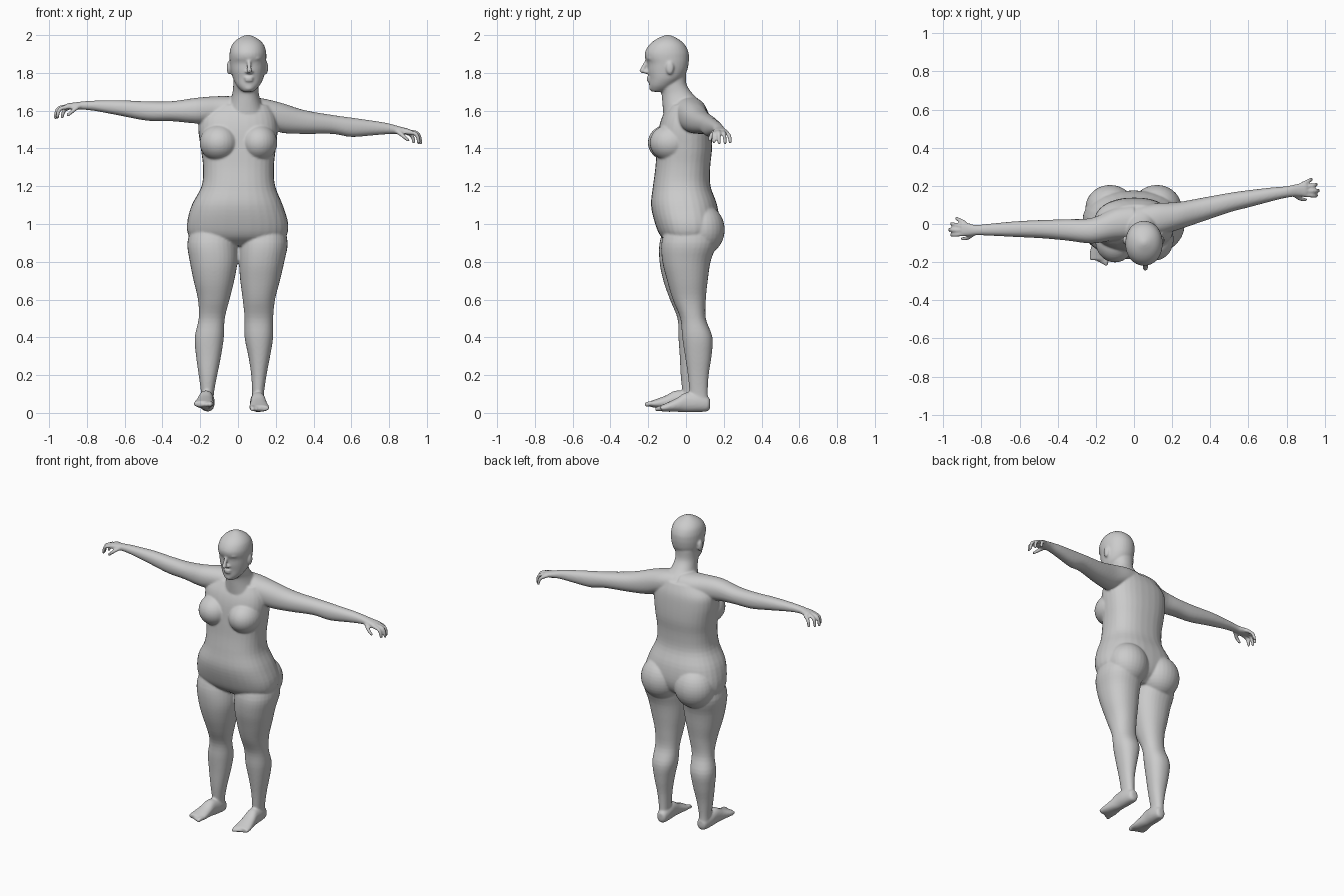
import bpy, bmesh
from math import cos, sin, pi
from mathutils import Vector, Matrix

bm = bmesh.new()


def spline(rows, k=4):
    """Catmull-Rom resampling of tuples of any width."""
    out = []
    for i in range(len(rows) - 1):
        p = [rows[max(i - 1, 0)], rows[i], rows[i + 1], rows[min(i + 2, len(rows) - 1)]]
        for s in range(k):
            t = s / k
            out.append([0.5 * (2 * b + (c - a) * t + (2 * a - 5 * b + 4 * c - d) * t * t
                               + (3 * b - a - 3 * c + d) * t ** 3) for a, b, c, d in zip(*p)])
    return out + [list(rows[-1])]


def oval(c, u, v, n=32, e=2.2):
    """Superellipse ring round c with half-axes u and v."""
    ring = []
    for i in range(n):
        a, b = cos(2 * pi * i / n), sin(2 * pi * i / n)
        a = abs(a) ** (2 / e) * (1 if a > 0 else -1)
        b = abs(b) ** (2 / e) * (1 if b > 0 else -1)
        ring.append(bm.verts.new(Vector(c) + Vector(u) * a + Vector(v) * b))
    return ring


def skin(rings):
    n = len(rings[0])
    for r, s in zip(rings, rings[1:]):
        for i in range(n):
            bm.faces.new((r[i], r[(i + 1) % n], s[(i + 1) % n], s[i]))
    bm.faces.new(rings[0][::-1])
    bm.faces.new(rings[-1])


def upright(rows, e=2.2):
    """Loft of level sections (z, x0, x1, y0, y1)."""
    skin([oval(((a + b) / 2, (c + d) / 2, z), ((b - a) / 2, 0, 0), (0, (d - c) / 2, 0), e=e)
          for z, a, b, c, d in spline(rows)])


def limb(rows, axis):
    """Loft of sections (x, y, z, r1, r2) square to the x or y axis."""
    skin([oval((x, y, z), (0, p, 0) if axis == 'x' else (p, 0, 0), (0, 0, q))
          for x, y, z, p, q in spline(rows)])


def ball(c, r):
    bmesh.ops.create_uvsphere(bm, u_segments=28, v_segments=18, radius=1,
                              matrix=Matrix.Translation(c) @ Matrix.Diagonal((*r, 1)))


def digit(pts, r0, r1):
    """Round finger or toe through a few points."""
    path = [Vector(p) for p in spline(pts)]
    rings = []
    for i, p in enumerate(path):
        t = (path[min(i + 1, len(path) - 1)] - path[max(i - 1, 0)]).normalized()
        u = t.cross(Vector((0.3, 1, 0.2))).normalized()
        r = r0 + (r1 - r0) * i / (len(path) - 1)
        rings.append(oval(p, u * r, t.cross(u) * r, 12, 2))
    skin(rings)
    ball(path[-1], (r1, r1, r1))


# torso
upright([(0.885, -.17, .165, -.07, .09), (0.93, -.255, .25, -.13, .15), (1.0, -.27, .266, -.163, .175),
         (1.1, -.245, .237, -.185, .165), (1.2, -.193, .197, -.175, .13), (1.3, -.185, .19, -.162, .128),
         (1.4, -.197, .2, -.155, .138), (1.5, -.21, .21, -.145, .135), (1.57, -.2, .2, -.125, .125),
         (1.63, -.14, .17, -.09, .1)], 2.4)
# buttocks and breasts
for x in (-.125, .12):
    ball((x, .085, .97), (.13, .12, .135))
ball((-.1, -.09, 1.43), (.103, .112, .098))
ball((.11, -.08, 1.43), (.098, .112, .098))
# neck
upright([(1.58, -.07, .15, -.12, .115), (1.64, -.045, .125, -.125, .085), (1.69, -.03, .11, -.13, .035),
         (1.74, -.025, .108, -.145, .003), (1.8, -.025, .11, -.14, .0)])
# head
upright([(1.70, .03, .08, -.18, -.13), (1.712, .012, .096, -.19, -.09), (1.735, -.008, .116, -.195, -.06),
         (1.77, -.026, .134, -.196, -.02), (1.81, -.038, .143, -.203, .005), (1.85, -.043, .148, -.205, .014),
         (1.88, -.045, .15, -.217, .016), (1.91, -.044, .149, -.217, .013), (1.945, -.034, .139, -.198, -.003),
         (1.972, -.012, .117, -.168, -.03), (1.992, .02, .085, -.13, -.065), (2.001, .045, .06, -.105, -.09)], 2.1)
# nose, lips, chin, eyes, brows and ears
digit([(.057, -.205, 1.868), (.059, -.222, 1.835), (.06, -.232, 1.812)], .009, .014)
ball((.06, -.208, 1.805), (.021, .016, .011))
ball((.057, -.197, 1.774), (.026, .013, .007))
ball((.057, -.196, 1.760), (.023, .013, .007))
ball((.056, -.178, 1.722), (.026, .018, .018))
for s in (-1, 1):
    ball((.055 + s * .036, -.178, 1.85), (.018, .018, .011))
    ball((.055 + s * .036, -.187, 1.876), (.028, .02, .008))
    ball((.05 + s * .098, -.085, 1.827), (.012, .021, .036))

# arms
limb([(.0, .01, 1.6, .09, .075), (-.1, .0, 1.602, .085, .075), (-.22, -.035, 1.6, .067, .068),
      (-.35, -.031, 1.597, .056, .053), (-.48, -.027, 1.598, .048, .051), (-.62, -.027, 1.614, .041, .041),
      (-.76, -.03, 1.626, .031, .027), (-.83, -.032, 1.627, .027, .021), (-.86, -.03, 1.625, .032, .019),
      (-.905, -.025, 1.623, .041, .016)], 'x')
limb([(.05, .01, 1.6, .09, .075), (.13, .025, 1.59, .085, .075), (.23, .042, 1.562, .073, .079),
      (.35, .073, 1.54, .063, .063), (.5, .112, 1.527, .051, .05), (.6, .132, 1.512, .045, .051),
      (.72, .155, 1.508, .036, .038), (.8, .168, 1.504, .03, .028), (.86, .178, 1.495, .033, .02),
      (.905, .182, 1.488, .041, .016)], 'x')

# fingers and thumb, repeated on the other hand
fingers = [[(.89, .153, 1.487), (.942, .148, 1.476), (.957, .148, 1.435)],
           [(.90, .173, 1.49), (.952, .174, 1.478), (.968, .176, 1.43)],
           [(.90, .193, 1.49), (.945, .203, 1.474), (.957, .207, 1.43)],
           [(.885, .210, 1.487), (.92, .228, 1.468), (.93, .234, 1.435)],
           [(.84, .155, 1.492), (.872, .132, 1.468), (.90, .128, 1.444)]]
for f in fingers:
    digit(f, .0125, .0095)
    digit([(-x, y - .205, z + .133) for x, y, z in f], .0125, .0095)

# legs
upright([(1.0, -.24, -.02, -.11, .12), (.9, -.268, -.005, -.14, .14), (.8, -.255, -.003, -.14, .115),
         (.7, -.235, -.02, -.12, .1), (.6, -.212, -.045, -.085, .085), (.5, -.208, -.07, -.045, .08),
         (.4, -.229, -.075, -.04, .11), (.3, -.222, -.09, -.033, .1), (.2, -.208, -.11, -.028, .08),
         (.1, -.195, -.128, -.018, .07), (.04, -.195, -.125, -.01, .075)])
upright([(1.0, .02, .24, -.1, .14), (.9, .005, .263, -.13, .16), (.8, .005, .245, -.125, .13),
         (.7, .012, .222, -.1, .115), (.6, .025, .196, -.07, .105), (.5, .035, .186, -.03, .105),
         (.4, .035, .186, -.02, .14), (.3, .055, .17, -.005, .135), (.2, .07, .151, .01, .12),
         (.1, .075, .137, .02, .115), (.04, .075, .137, .03, .12)])


# feet with toes
def foot(side, cx, cy, turn, tilt):
    def place(x, y, z):
        return (side * (cx + x + turn * (.1 - y)), y + cy, z + tilt * max(0, .1 - y))
    sole = [(0, .128, .05, .015, .02), (0, .115, .047, .032, .038), (0, .06, .055, .04, .05),
            (0, 0, .056, .04, .052), (0, -.05, .042, .046, .036), (0, -.1, .03, .053, .024),
            (0, -.135, .024, .05, .015)]
    limb([(*place(*r[:3]), r[3], r[4]) for r in sole], 'y')
    for i in range(5):
        x, r = -.038 + i * .0195, .0145 - .0012 * i
        digit([place(x, -.11, .027), place(x, -.135 + .008 * i, .026),
               place(x, -.152 + .009 * i, .02)], r, r * .9)


foot(1, .102, 0, .05, 0)
foot(-1, .16, -.055, .1, .1)

# one continuous skin
bmesh.ops.recalc_face_normals(bm, faces=bm.faces)
mesh = bpy.data.meshes.new("body")
bm.to_mesh(mesh)
bm.free()
body = bpy.data.objects.new("body", mesh)
bpy.context.collection.objects.link(body)
fuse = body.modifiers.new("fuse", 'REMESH')
fuse.mode = 'VOXEL'
fuse.voxel_size = 0.006
fuse.use_smooth_shade = True
blend = body.modifiers.new("blend", 'SMOOTH')
blend.factor = 0.5
blend.iterations = 6
